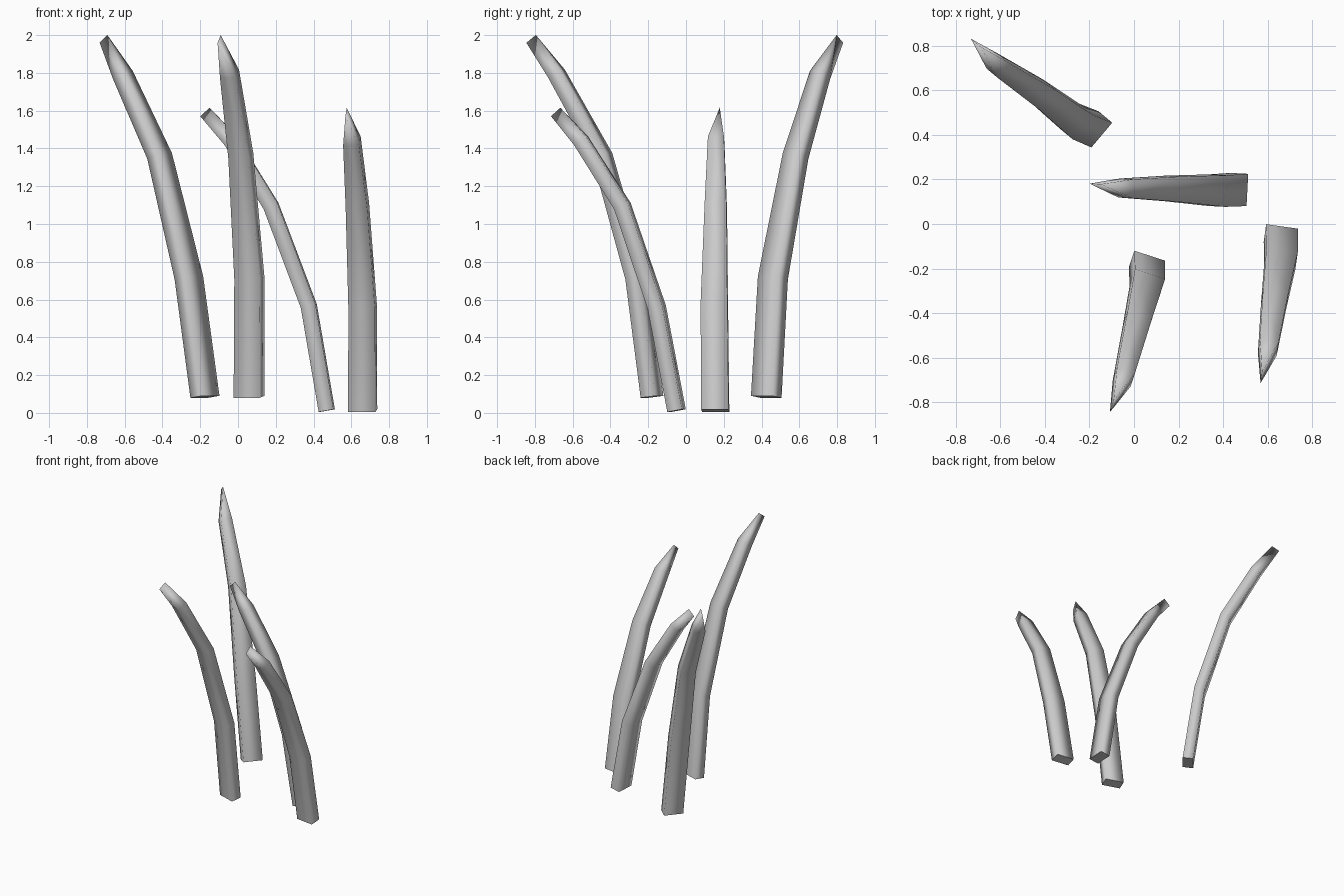
import bpy, bmesh
from math import radians, cos, sin
from mathutils import Vector

cube = bpy.data.objects.get("Cube")
if cube:
    bpy.data.objects.remove(cube, do_unlink=True)

# One stone grey for every spike
grey = bpy.data.materials.new("stone_grey")
grey.use_nodes = True
grey.diffuse_color = (0.6, 0.6, 0.6, 1)
grey.node_tree.nodes["Principled BSDF"].inputs["Base Color"].default_value = (0.6, 0.6, 0.6, 1)

# Section sizes from base to tip; the tip closes to a chisel edge
WIDTHS = (0.145, 0.142, 0.115, 0.085, 0)
DEPTHS = (0.08, 0.08, 0.08, 0.078, 0.067)


def make_spike(name, yaw, path):
    """Sweep a tapering rectangle along a bent path; yaw turns its wide side."""
    points = [Vector(p) for p in path]
    across = Vector((cos(radians(yaw)), sin(radians(yaw)), 0))
    bm = bmesh.new()
    rings = []
    last = len(points) - 1
    for i, (p, w, d) in enumerate(zip(points, WIDTHS, DEPTHS)):
        before = (p - points[i - 1]).normalized() if i > 0 else Vector()
        after = (points[i + 1] - p).normalized() if i < last else Vector()
        thick = across.cross(before + after).normalized() * d / 2
        side = across * w / 2
        if i < last:
            corners = (p - side - thick, p + side - thick, p + side + thick, p - side + thick)
            rings.append([bm.verts.new(c) for c in corners])
        else:
            a, b = bm.verts.new(p - thick), bm.verts.new(p + thick)
            rings.append([a, a, b, b])
    for low, high in zip(rings, rings[1:]):
        for k in range(4):
            n = (k + 1) % 4
            loop = dict.fromkeys((low[k], low[n], high[n], high[k]))
            bm.faces.new(list(loop)).smooth = True
    bm.faces.new(rings[0][::-1])  # flat base
    bmesh.ops.recalc_face_normals(bm, faces=bm.faces)
    mesh = bpy.data.meshes.new(name)
    bm.to_mesh(mesh)
    bm.free()
    mesh.materials.append(grey)
    bpy.context.collection.objects.link(bpy.data.objects.new(name, mesh))


make_spike("back_right_spike", 50, [
    (-0.175, 0.425, 0.085), (-0.26, 0.46, 0.715), (-0.415, 0.58, 1.36),
    (-0.61, 0.71, 1.79), (-0.712, 0.815, 1.98)])
make_spike("middle_spike", 87, [
    (0.47, 0.155, 0.012), (0.375, 0.15, 0.565), (0.175, 0.158, 1.095),
    (-0.037, 0.16, 1.44), (-0.175, 0.18, 1.593)])
make_spike("front_spike", -18, [
    (0.058, -0.18, 0.085), (0.06, -0.262, 0.715), (0.015, -0.443, 1.36),
    (-0.045, -0.685, 1.795), (-0.1, -0.82, 1.98)])
make_spike("left_spike", -8, [
    (0.66, -0.05, 0.012), (0.66, -0.155, 0.56), (0.632, -0.337, 1.095),
    (0.603, -0.555, 1.44), (0.572, -0.69, 1.593)])
